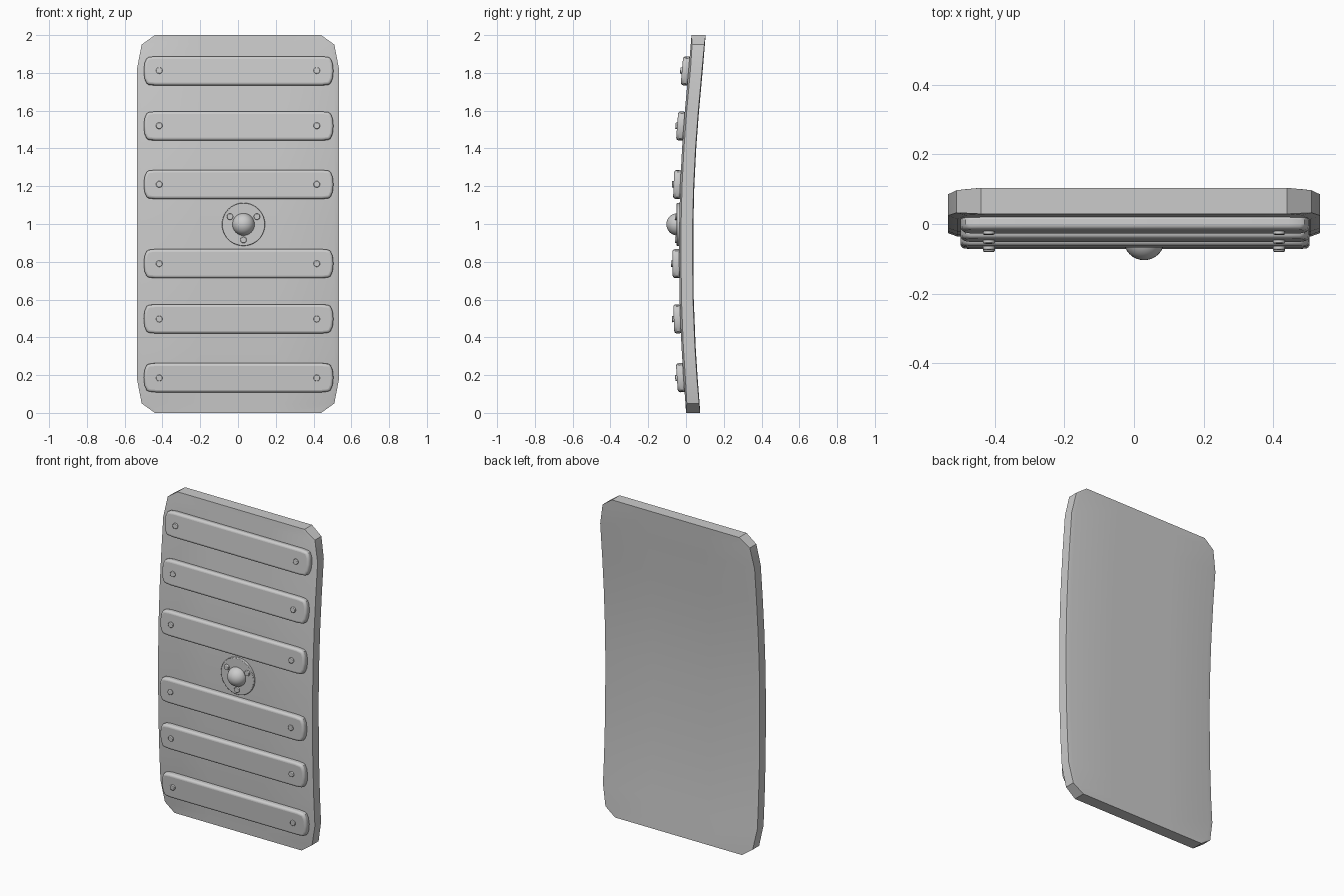
import bpy, bmesh, math
from mathutils import Matrix, Vector

if "Cube" in bpy.data.objects:
    bpy.data.objects.remove(bpy.data.objects["Cube"])

# height, front-face depth, half width of the curved board
ROWS = [(0, 0.0, 0.44), (0.05, -0.003, 0.51), (0.18, -0.013, 0.535), (0.35, -0.024, 0.535),
        (0.6, -0.034, 0.535), (0.8, -0.036, 0.535), (1.0, -0.036, 0.535), (1.2, -0.031, 0.535),
        (1.4, -0.021, 0.535), (1.6, -0.006, 0.535), (1.82, 0.014, 0.535),
        (1.95, 0.025, 0.51), (2.0, 0.029, 0.44)]
THICK = 0.075


def front_y(z):
    for (z0, y0, _), (z1, y1, _) in zip(ROWS, ROWS[1:]):
        if z <= z1:
            return y0 + (y1 - y0) * (z - z0) / (z1 - z0)


def tilt(z):
    slope = (front_y(z + 0.07) - front_y(z - 0.07)) / 0.14
    return Matrix.Rotation(-math.atan(slope), 4, 'X')


def finish(name, bm, matrix=None, bevel=0, segments=3, angle=35):
    bmesh.ops.recalc_face_normals(bm, faces=bm.faces)
    mesh = bpy.data.meshes.new(name)
    bm.to_mesh(mesh)
    bm.free()
    ob = bpy.data.objects.new(name, mesh)
    bpy.context.collection.objects.link(ob)
    if matrix:
        ob.matrix_world = matrix
    if bevel:
        mod = ob.modifiers.new("bevel", 'BEVEL')
        mod.width, mod.segments = bevel, segments
        mod.limit_method, mod.angle_limit = 'ANGLE', math.radians(40)
    bpy.ops.object.select_all(action='DESELECT')
    bpy.context.view_layer.objects.active = ob
    ob.select_set(True)
    bpy.ops.object.shade_smooth_by_angle(angle=math.radians(angle))
    return ob


# curved board: front and back grids joined around the rim
def make_board():
    bm = bmesh.new()
    loops = []
    for z, y, w in ROWS:
        drop = 0.010 * (w - 0.44) / 0.095
        xs = [-w, -w + 0.027, -0.2, 0.2, w - 0.027, w]
        front = [bm.verts.new((x, y + (drop if abs(x) == w else 0), z)) for x in xs]
        back = [bm.verts.new((x, y + THICK - (0.4 * drop if abs(x) == w else 0), z))
                for x in reversed(xs)]
        loops.append(front + back)
    n = len(loops[0])
    for a, b in zip(loops, loops[1:]):
        for i in range(n):
            j = (i + 1) % n
            bm.faces.new((a[i], a[j], b[j], b[i]))
    for loop in (loops[0], loops[-1]):
        for i in range(n // 2 - 1):
            bm.faces.new((loop[i], loop[i + 1], loop[n - 2 - i], loop[n - 1 - i]))
    finish("shield_board", bm, angle=25)


# plank with rounded ends, front face at local y = 0
def make_plank(index, z):
    quarter = [(0.502, 0.0), (0.498, 0.04), (0.487, 0.066), (0.475, 0.073), (0.44, 0.077)]
    right = [(x, -h) for x, h in reversed(quarter[1:])] + quarter
    outline = right + [(-x, h) for x, h in reversed(right)]
    bm = bmesh.new()
    face = bm.faces.new([bm.verts.new((x, 0, h)) for x, h in outline])
    ext = bmesh.ops.extrude_face_region(bm, geom=[face])
    verts = [v for v in ext["geom"] if isinstance(v, bmesh.types.BMVert)]
    bmesh.ops.translate(bm, verts=verts, vec=(0, 0.043, 0))
    place = Matrix.Translation((0.003, front_y(z) - 0.035, z)) @ tilt(z)
    finish(f"plank_{index}", bm, place, bevel=0.014, segments=4)
    for side, x in (("left", -0.42), ("right", 0.414)):
        disc(f"plank_rivet_{index}_{side}", 0.017, 0.02,
             place @ Matrix.Translation((x, 0.001, 0)), 0.003)


# round disc facing forward, centred on the given frame
def disc(name, radius, depth, matrix, bevel, sides=20):
    bm = bmesh.new()
    bmesh.ops.create_cone(bm, cap_ends=True, segments=sides, radius1=radius,
                          radius2=radius, depth=depth,
                          matrix=Matrix.Rotation(math.pi / 2, 4, 'X'))
    finish(name, bm, matrix, bevel, 2)


make_board()
for i, z in enumerate((0.185, 0.497, 0.79, 1.21, 1.52, 1.812), 1):
    make_plank(i, z)

# central boss: plate, dome and three rivets
centre = Vector((0.029, -0.034, 0.998))
disc("boss_plate", 0.114, 0.03, Matrix.Translation(centre), 0.003, 40)
bm = bmesh.new()
bmesh.ops.create_uvsphere(bm, u_segments=32, v_segments=16, radius=0.059)
finish("boss_dome", bm, Matrix.Translation(centre + Vector((0, -0.011, 0))), angle=60)
for k in range(3):
    a = math.radians(-90 + 120 * k)
    pos = centre + Vector((0.082 * math.cos(a), -0.015, 0.082 * math.sin(a)))
    disc(f"boss_rivet_{k + 1}", 0.017, 0.02, Matrix.Translation(pos), 0.003)
